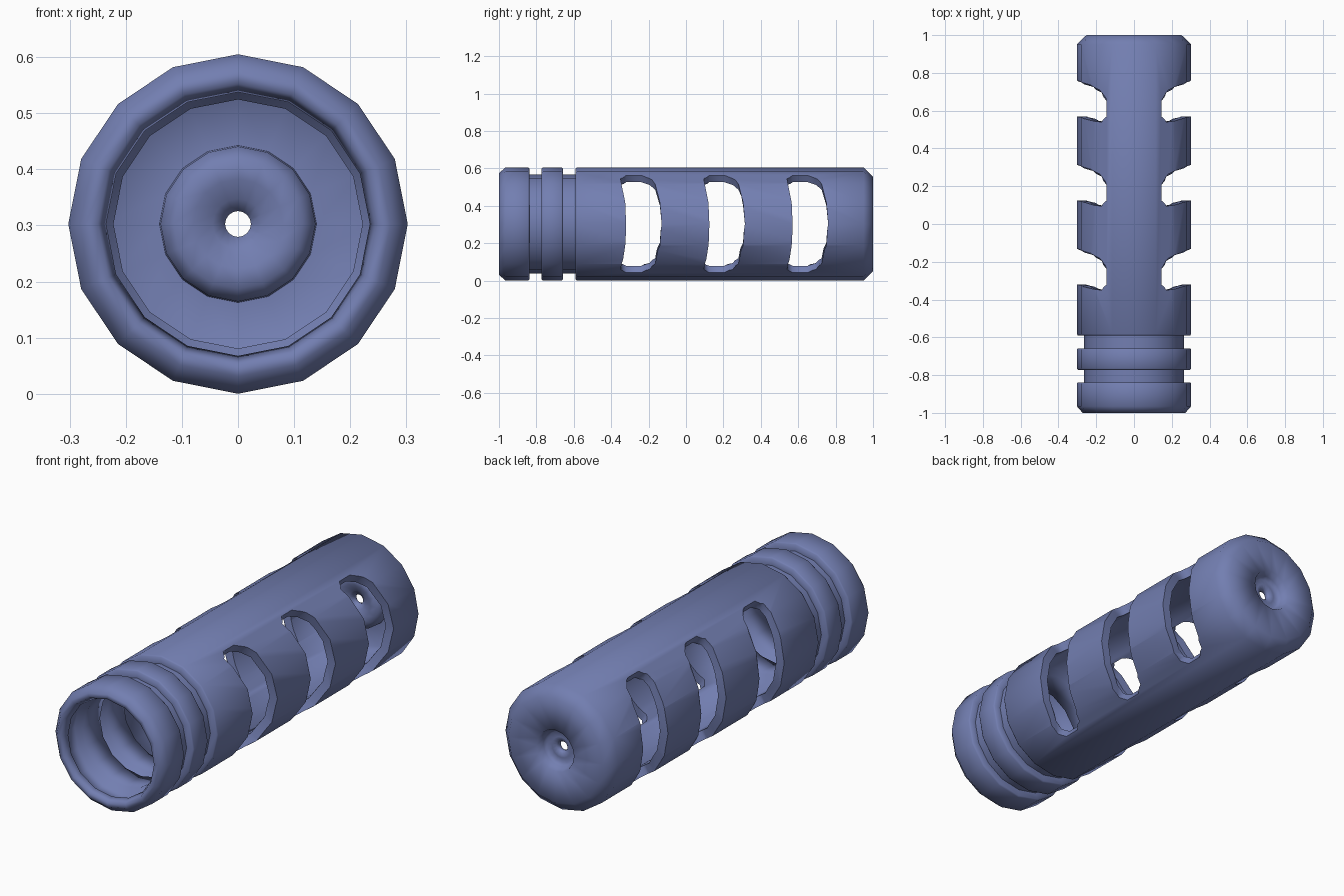
import bpy, bmesh, math

if "Cube" in bpy.data.objects:
    bpy.data.objects.remove(bpy.data.objects["Cube"])

R, CZ, SIDES = 0.3025, 0.3025, 16


def make_object(name, bm):
    bmesh.ops.recalc_face_normals(bm, faces=bm.faces[:])
    mesh = bpy.data.meshes.new(name)
    bm.to_mesh(mesh)
    bm.free()
    obj = bpy.data.objects.new(name, mesh)
    bpy.context.collection.objects.link(obj)
    return obj


def lathe(name, profile):
    """Revolve a closed (radius, y) profile around the y axis."""
    bm = bmesh.new()
    rings = []
    for i in range(SIDES):
        a = 2 * math.pi * i / SIDES
        rings.append([bm.verts.new((r * math.cos(a), y, CZ + r * math.sin(a)))
                      for r, y in profile])
    n = len(profile)
    for i in range(SIDES):
        p, q = rings[i], rings[(i + 1) % SIDES]
        for j in range(n):
            k = (j + 1) % n
            bm.faces.new((p[j], p[k], q[k], q[j]))
    return make_object(name, bm)


def port_cutter(name, side, shift):
    """Crescent cutter with radial walls; each row is (angle, y low, y high)."""
    half = [(22.5, -.325, -.14), (45, -.345, -.165), (55, -.35, -.195), (61, -.32, -.24)]
    rows = [(-a, l, h) for a, l, h in reversed(half)] + [(0, -.32, -.13)] + half
    bm = bmesh.new()
    loops = []
    for a, lo, hi in rows:
        c, s = side * math.cos(math.radians(a)), math.sin(math.radians(a))
        loops.append([bm.verts.new((r * c, y + shift, CZ + r * s))
                      for r, y in ((.17, lo), (.17, hi), (.4, hi), (.4, lo))])
    for p, q in zip(loops, loops[1:]):
        for j in range(4):
            k = (j + 1) % 4
            bm.faces.new((p[j], p[k], q[k], q[j]))
    bm.faces.new(loops[0])
    bm.faces.new(loops[-1])
    return make_object(name, bm)


# Outer skin: front lip, two grooves, long body, chamfered back
outer = [(.25, -1), (.272, -1), (R, -.965), (R, -.845), (.297, -.838),
         (.265, -.838), (.265, -.772), (.297, -.772), (R, -.765), (R, -.665), (.297, -.658),
         (.265, -.658), (.265, -.59), (.297, -.59), (R, -.583), (R, .95), (.252, 1)]
# Back recess and small central hole
recess = [(.1, 1), (.088, .965), (.076, .948), (.05, .955), (.03, .948), (.023, .94),
          (.023, .925), (.045, .912), (.08, .895), (.115, .893), (.138, .92), (.14, .955)]
# Hollow inside, following the skin
inner = [(.235, .955), (.26, .93), (.26, -.55), (.222, -.56), (.222, -.69), (.26, -.70),
         (.26, -.73), (.222, -.74), (.222, -.87), (.26, -.88), (.26, -.94), (.235, -.965)]
tube = lathe("vented_tube", outer + recess + inner)

# Three side ports on each side
for side in (1, -1):
    for i in range(3):
        cutter = port_cutter("port_cutter", side, i * .445)
        cutter.hide_render = True
        cutter.hide_set(True)
        mod = tube.modifiers.new("port", 'BOOLEAN')
        mod.operation = 'DIFFERENCE'
        mod.solver = 'EXACT'
        mod.object = cutter

# Apply the cuts, drop the cutters, shade smooth
bpy.context.view_layer.objects.active = tube
tube.select_set(True)
for mod in list(tube.modifiers):
    bpy.ops.object.modifier_apply(modifier=mod.name)
for obj in list(bpy.data.objects):
    if obj.name.startswith("port_cutter"):
        bpy.data.objects.remove(obj)
bpy.ops.object.shade_smooth_by_angle(angle=math.radians(75))

# Slate blue finish
blue = bpy.data.materials.new("slate_blue")
blue.diffuse_color = (.17, .21, .44, 1)
blue.use_nodes = True
blue.node_tree.nodes["Principled BSDF"].inputs["Base Color"].default_value = blue.diffuse_color
tube.data.materials.clear()
tube.data.materials.append(blue)
